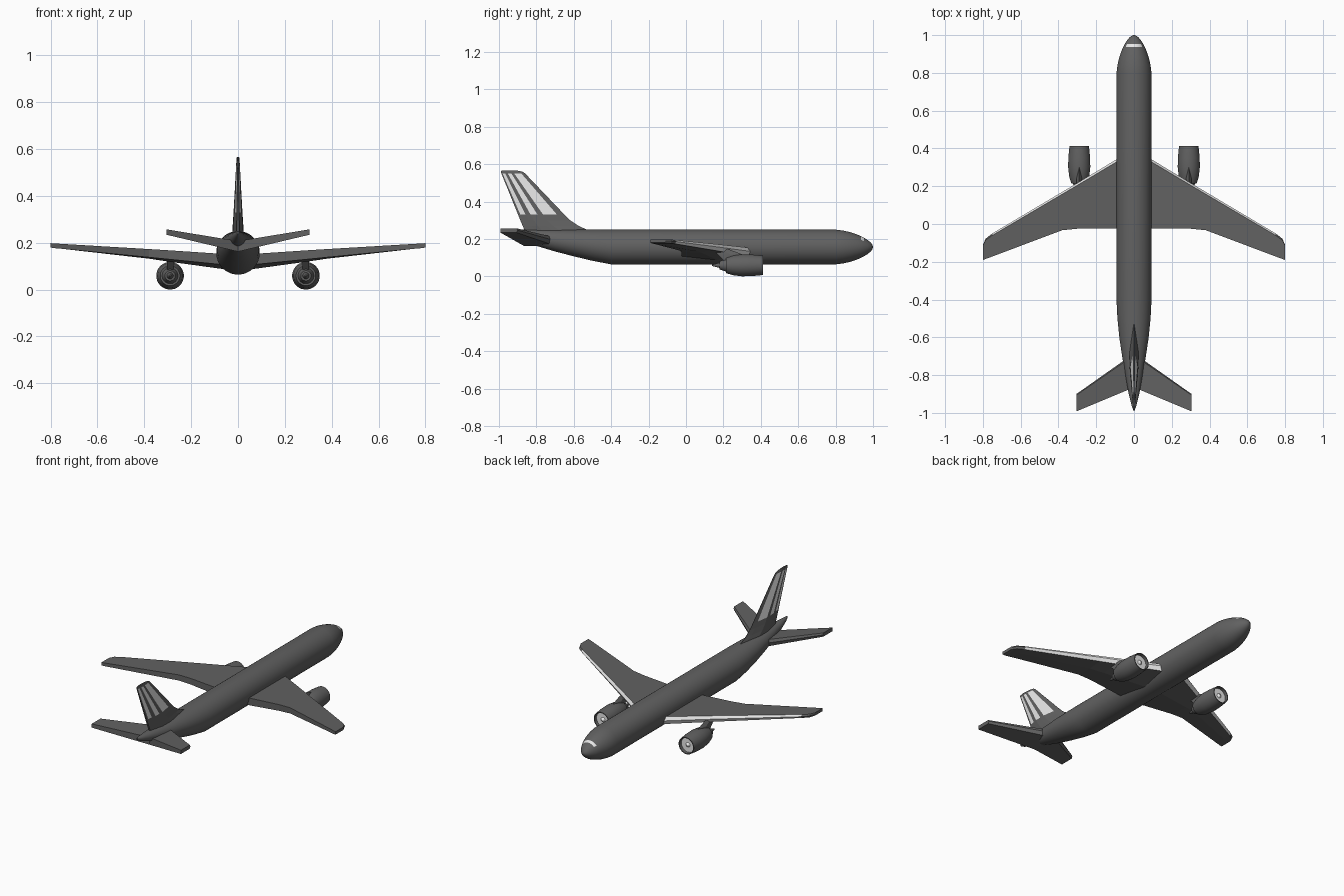
import bpy, bmesh, math

cube = bpy.data.objects.get("Cube")
if cube:
    bpy.data.objects.remove(cube, do_unlink=True)


def material(name, v):
    m = bpy.data.materials.new(name)
    m.use_nodes = True
    m.diffuse_color = (v, v, v, 1)
    m.node_tree.nodes["Principled BSDF"].inputs["Base Color"].default_value = (v, v, v, 1)
    return m


GREY = material("dark grey", 0.12)
LIGHT = material("light grey", 0.8)


def loft(name, rings, paint=None, mirror=False, smooth=None):
    """Skin equal-length rings; paint(ring, side) returns True for light faces."""
    bm = bmesh.new()
    loops = [[bm.verts.new(p) for p in r] for r in rings]
    n = len(loops[0])
    for i, (a, b) in enumerate(zip(loops, loops[1:])):
        for j in range(n):
            k = (j + 1) % n
            f = bm.faces.new((a[j], a[k], b[k], b[j]))
            f.material_index = int(bool(paint and paint(i, j)))
    bm.faces.new(loops[0])
    bm.faces.new(loops[-1])
    bmesh.ops.recalc_face_normals(bm, faces=bm.faces)
    me = bpy.data.meshes.new(name)
    bm.to_mesh(me)
    bm.free()
    me.materials.append(GREY)
    me.materials.append(LIGHT)
    ob = bpy.data.objects.new(name, me)
    bpy.context.collection.objects.link(ob)
    if mirror:
        ob.modifiers.new("Mirror", "MIRROR")
    if smooth:
        bpy.ops.object.select_all(action="DESELECT")
        ob.select_set(True)
        bpy.context.view_layer.objects.active = ob
        bpy.ops.object.shade_smooth_by_angle(angle=math.radians(smooth))
    return ob


def ellipse(x, y, z, rx, rz, n):
    angles = [2 * math.pi * (i + 0.5) / n for i in range(n)]
    return [(x + rx * math.sin(a), y, z + rz * math.cos(a)) for a in angles]


# Fuselage: tail stations (y, half width, bottom), then nose stations (y, radius)
SEG, TOP, MID, R = 40, 0.25, 0.157, 0.093
tail = [(-0.985, 0.004, 0.236), (-0.96, 0.013, 0.222), (-0.9, 0.028, 0.198),
        (-0.8, 0.046, 0.163), (-0.7, 0.063, 0.133), (-0.6, 0.078, 0.107),
        (-0.5, 0.088, 0.083), (-0.4, R, 0.064)]
nose = [(0.8, R), (0.84, 0.088), (0.88, 0.079), (0.915, 0.067), (0.936, 0.058),
        (0.952, 0.05), (0.972, 0.037), (0.988, 0.024), (0.997, 0.011), (1.0, 0.002)]
rings = [ellipse(0, y, (TOP + b) / 2, w, (TOP - b) / 2, SEG) for y, w, b in tail]
rings += [ellipse(0, y, MID, r, r, SEG) for y, r in nose]
window = len(tail) + 4
loft("fuselage", rings, smooth=40,
     paint=lambda i, j: i == window and min(j + 1, SEG - 1 - j) <= 5)


# Wings: stations (x, leading y, trailing y, top z, thickness)
def wing_ring(x, lead, trail, top, thick, edge, belly):
    mid = trail + (lead - trail) * 0.5
    low = top - thick
    return [(x, trail, top), (x, lead - edge, top), (x, lead, top - thick * 0.45),
            (x, lead - edge, low), (x, mid, low - belly), (x, trail, low)]


wing = [(0.03, 0.38, -0.025, 0.15, 0.047, 0.014, 0.02),
        (0.3, 0.217, -0.025, 0.168, 0.038, 0.012, 0.01),
        (0.38, 0.17, -0.033, 0.173, 0.035, 0.012, 0.006),
        (0.75, -0.05, -0.172, 0.195, 0.021, 0.01, 0.0),
        (0.785, -0.077, -0.185, 0.197, 0.02, 0.008, 0.0),
        (0.8, -0.11, -0.19, 0.198, 0.018, 0.006, 0.0)]
loft("wings", [wing_ring(*s) for s in wing], mirror=True,
     paint=lambda i, j: i < 3 and j in (1, 2))

# Tailplane
stab = [(0.0, -0.685, -0.865, 0.207, 0.045, 0.01, 0.0),
        (0.305, -0.9, -0.992, 0.257, 0.023, 0.006, 0.0)]
loft("tailplane", [wing_ring(*s) for s in stab], mirror=True)

# Fin: chord fractions from trailing edge; every other strip is a painted stripe
fractions = [0, 0.05, 0.16, 0.27, 0.42, 0.54, 0.84, 1]
fin = [(0.2, -0.5, -0.84, 0.026), (0.25, -0.53, -0.865, 0.024),
       (0.27, -0.575, -0.873, 0.023), (0.3, -0.62, -0.886, 0.021),
       (0.33, -0.65, -0.898, 0.019), (0.55, -0.86, -0.987, 0.007),
       (0.56, -0.875, -0.99, 0.006), (0.565, -0.9, -0.985, 0.005)]


def fin_ring(z, lead, trail, w):
    side = [(w * min(1, 0.25 + 2.5 * f, 2.2 * (1 - f) + 0.04),
             trail + f * (lead - trail), z) for f in fractions]
    return side + [(-x, y, z) for x, y, z in reversed(side)]


loft("fin", [fin_ring(*s) for s in fin],
     paint=lambda i, j: i == 4 and j in (1, 3, 5, 9, 11, 13))

# Engines: lathe stations (y, radius) from exhaust cone to recessed intake fan
EX, EZ = 0.29, 0.059
engine = [(0.14, 0.004), (0.18, 0.014), (0.18, 0.022), (0.215, 0.034), (0.215, 0.042),
          (0.25, 0.053), (0.3, 0.059), (0.35, 0.058), (0.412, 0.052), (0.412, 0.047),
          (0.395, 0.045), (0.395, 0.014), (0.41, 0.002)]
loft("engines", [ellipse(EX, y, EZ, r, r, 28) for y, r in engine], mirror=True,
     smooth=35, paint=lambda i, j: i >= 10)


# Pylons joining engines to wings
def slab(z, lead, trail, w):
    mid = (lead + trail) / 2
    return [(EX, lead, z), (EX + w, mid, z), (EX + w, trail, z),
            (EX - w, trail, z), (EX - w, mid, z)]


loft("pylons", [slab(0.085, 0.33, 0.2, 0.014), slab(0.118, 0.3, 0.17, 0.014),
                slab(0.15, 0.215, 0.13, 0.012)], mirror=True)
